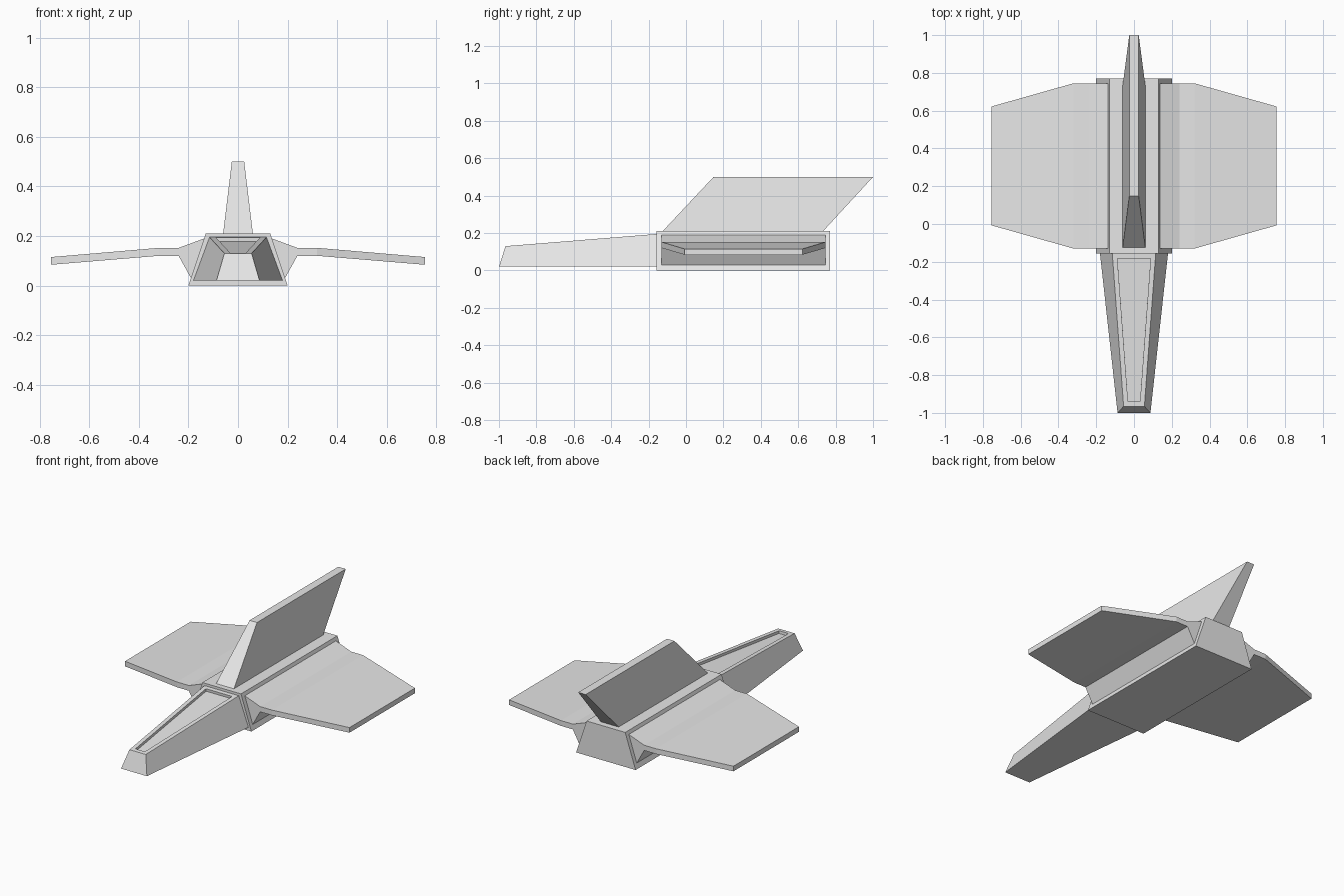
import bpy
import bmesh

cube = bpy.data.objects.get("Cube")
if cube:
    bpy.data.objects.remove(cube, do_unlink=True)

grey = bpy.data.materials.new("hull grey")
grey.use_nodes = True
colour = (0.8, 0.8, 0.8, 1)
grey.diffuse_color = colour
grey.node_tree.nodes["Principled BSDF"].inputs["Base Color"].default_value = colour


def loft(name, sections, cap_start=True, panel=None):
    """Skin equal-length loops in order; optionally sink a panel into the upward faces."""
    bm = bmesh.new()
    loops = [[bm.verts.new(p) for p in s] for s in sections]
    for a, b in zip(loops, loops[1:]):
        for i in range(len(a)):
            j = (i + 1) % len(a)
            bm.faces.new((a[i], a[j], b[j], b[i]))
    bm.faces.new(loops[-1])
    # Roots are capped for a consistent outside direction, then reopened if hidden
    root = bm.faces.new(loops[0][::-1])
    bmesh.ops.recalc_face_normals(bm, faces=bm.faces)
    if panel:
        top = [f for f in bm.faces if f.normal.z > 0.9]
        bmesh.ops.inset_individual(bm, faces=top, thickness=panel[0], use_even_offset=True)
        hole = bmesh.ops.extrude_discrete_faces(bm, faces=top)["faces"]
        for f in hole:
            bmesh.ops.translate(bm, verts=f.verts, vec=f.normal * -panel[1])
    if not cap_start:
        bmesh.ops.delete(bm, geom=[root], context="FACES_ONLY")
    mesh = bpy.data.meshes.new(name)
    bm.to_mesh(mesh)
    bm.free()
    mesh.materials.append(grey)
    obj = bpy.data.objects.new(name, mesh)
    bpy.context.collection.objects.link(obj)
    return obj


def trapezoid(low, high, z0, z1, y0, y1):
    """Cross-section with half widths low and high, bottom at y0 and top at y1."""
    return [(-low, y0, z0), (low, y0, z0), (high, y1, z1), (-high, y1, z1)]


def rectangle(half, y0, y1, z):
    return [(-half, y0, z), (half, y0, z), (half, y1, z), (-half, y1, z)]


# Central body with sloping sides
loft("body", [trapezoid(0.2, 0.13, 0, 0.21, y, y) for y in (-0.157, 0.77)])

# Tapered nose with a sunken top panel
loft("nose", [trapezoid(0.18, 0.115, 0.02, 0.195, -0.157, -0.157),
              trapezoid(0.087, 0.055, 0.02, 0.13, -1, -0.965)],
     cap_start=False, panel=(0.025, 0.016))

# Swept tail fin
loft("tail_fin", [rectangle(0.06, -0.125, 0.733, 0.21),
                  rectangle(0.025, 0.147, 1, 0.5)], cap_start=False)


# Wings: each station is x low, x high, z low, z high, front y, rear y
stations = [(0.19, 0.137, 0.03, 0.19, -0.13, 0.745),
            (0.24, 0.24, 0.12, 0.152, -0.13, 0.745),
            (0.32, 0.32, 0.12, 0.152, -0.13, 0.745),
            (0.755, 0.755, 0.084, 0.115, -0.007, 0.622)]
for side, name in ((1, "left_wing"), (-1, "right_wing")):
    loft(name, [[(side * xl, ya, zl), (side * xl, yb, zl),
                 (side * xh, yb, zh), (side * xh, ya, zh)]
                for xl, xh, zl, zh, ya, yb in stations], cap_start=False)
